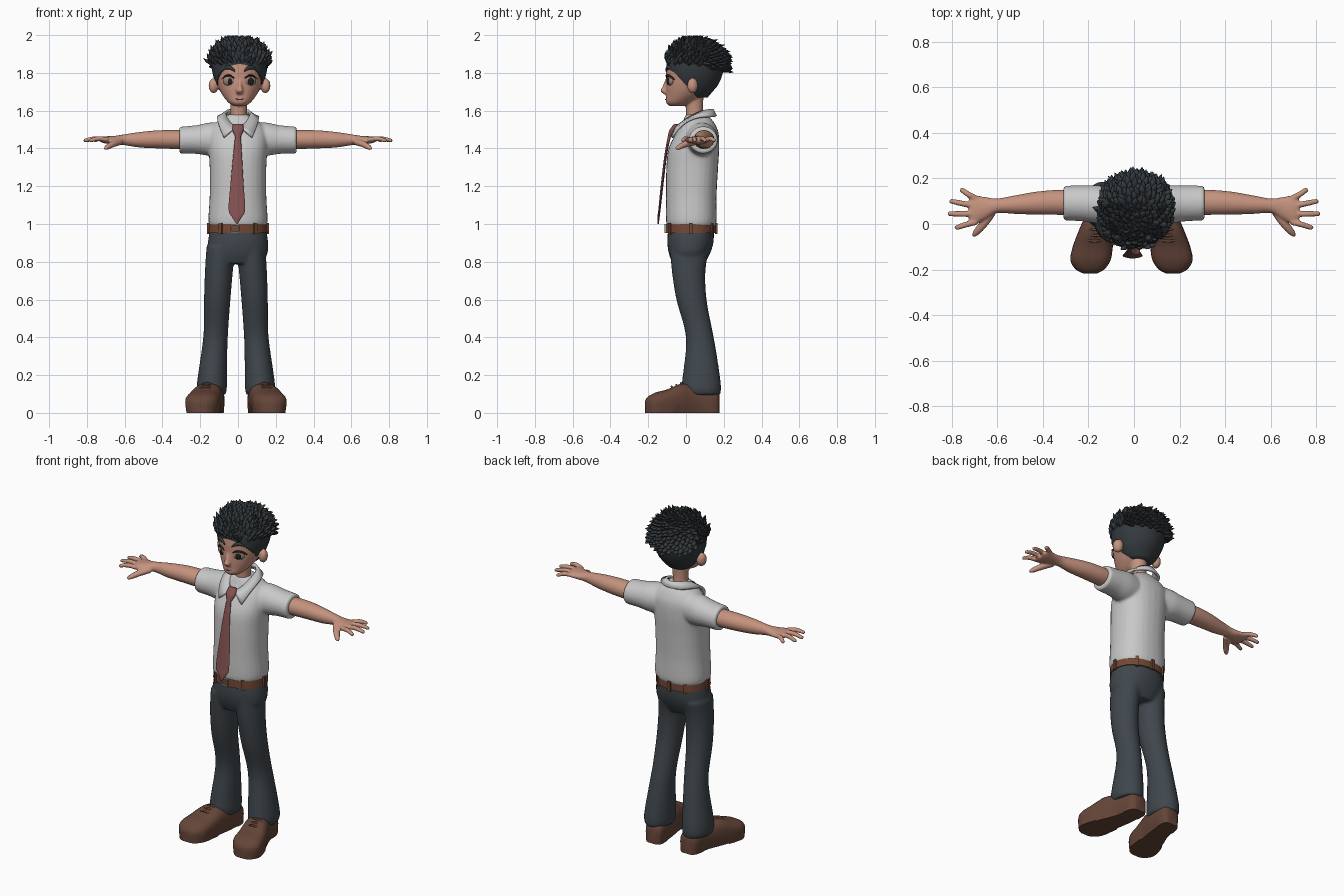
import bpy, bmesh, math, random
from mathutils import Vector, Matrix

if "Cube" in bpy.data.objects:
    bpy.data.objects.remove(bpy.data.objects["Cube"])
random.seed(4)
X, Z = Vector((1, 0, 0)), Vector((0, 0, 1))
SIDES = (1, -1)


def material(name, *rgb):
    m = bpy.data.materials.new(name)
    m.use_nodes = True
    m.diffuse_color = (*rgb, 1)
    m.node_tree.nodes["Principled BSDF"].inputs["Base Color"].default_value = (*rgb, 1)
    return m


SKIN = material("skin", .56, .29, .21)
SHIRT = material("shirt_white", .58, .58, .58)
TROUSER = material("trouser_slate", .05, .062, .072)
HAIR = material("hair_black", .034, .042, .048)
TIE = material("tie_red", .24, .085, .085)
BELT = material("belt_brown", .17, .065, .035)
SHOE = material("shoe_brown", .13, .06, .04)
EYE = material("eye_grey", .3, .23, .2)
PUPIL = material("pupil_dark", .02, .013, .01)
METAL = material("buckle_metal", .4, .38, .35)


def spline(rows, steps):
    """Smoothly interpolate rows of numbers."""
    out = []
    for i in range(len(rows) - 1):
        a, b, c, d = (rows[max(0, min(len(rows) - 1, j))] for j in range(i - 1, i + 3))
        for k in range(steps):
            t = k / steps
            out.append([q + t * ((r - p) / 2 + t * ((2 * p - 5 * q + 4 * r - s) / 2
                        + t * (3 * q - p - 3 * r + s) / 2)) for p, q, r, s in zip(a, b, c, d)])
    return out + [list(rows[-1])]


def loft(bm, rows, axis=None, side=1, dx=0, power=1, n=28, steps=4):
    """Skin elliptical rings given as x, y, z, radius across, radius up."""
    rows = [(r[0] * side + dx, *r[1:]) for r in rows]
    axis = axis or Vector(rows[-1][:3]) - Vector(rows[0][:3])
    axis = axis.normalized()
    u = X if abs(axis.z) > .9 else Z.cross(axis).normalized()
    v = axis.cross(u)
    rings = []
    for x, y, z, ru, rv in spline(rows, steps):
        ring = []
        for i in range(n):
            a = math.tau * i / n
            c, s = (math.copysign(abs(f(a)) ** power, f(a)) for f in (math.cos, math.sin))
            ring.append(bm.verts.new(Vector((x, y, z)) + u * c * max(ru, .001) + v * s * max(rv, .001)))
        rings.append(ring)
    for p, q in zip(rings, rings[1:]):
        for i in range(n):
            j = (i + 1) % n
            bm.faces.new((p[i], p[j], q[j], q[i]))
    bm.faces.new(rings[0])
    bm.faces.new(rings[-1])


def ball(bm, loc, size, yaw=0):
    m = Matrix.Translation(loc) @ Matrix.Rotation(yaw, 4, "Z") @ Matrix.Diagonal((*size, 1))
    bmesh.ops.create_uvsphere(bm, u_segments=20, v_segments=12, radius=1, matrix=m)


def box(bm, loc, size, yaw=0):
    m = Matrix.Translation(loc) @ Matrix.Rotation(yaw, 4, "Z") @ Matrix.Diagonal((*size, 1))
    bmesh.ops.create_cube(bm, size=1, matrix=m)


def finish(bm, name, mat, voxel=0, smooth=4):
    """Turn the mesh into an object, optionally fusing its overlapping volumes."""
    bmesh.ops.recalc_face_normals(bm, faces=bm.faces)
    me = bpy.data.meshes.new(name)
    bm.to_mesh(me)
    bm.free()
    me.materials.append(mat)
    me.shade_smooth()
    me.set_sharp_from_angle(angle=.9)
    ob = bpy.data.objects.new(name, me)
    bpy.context.scene.collection.objects.link(ob)
    if voxel:
        r = ob.modifiers.new("fuse", "REMESH")
        r.mode, r.voxel_size, r.use_smooth_shade = "VOXEL", voxel, True
        s = ob.modifiers.new("soften", "SMOOTH")
        s.factor, s.iterations = .5, smooth
    return ob


# Shirt body and sleeves
bm = bmesh.new()
loft(bm, [(0, .028, .985, .147, .125), (0, .028, 1.02, .157, .134), (0, .028, 1.15, .15, .134),
          (0, .033, 1.3, .15, .137), (0, .042, 1.4, .156, .134), (0, .06, 1.48, .155, .113),
          (0, .065, 1.53, .125, .088), (0, .06, 1.56, .08, .07), (0, .055, 1.58, .055, .055)], Z, power=.88)
for s in SIDES:
    loft(bm, [(.06, .08, 1.45, .075, .085), (.15, .085, 1.449, .084, .088), (.22, .09, 1.447, .079, .076),
              (.31, .092, 1.444, .076, .071)], X * s, s)
finish(bm, "shirt", SHIRT, .008, 6)

# Collar: a folded strip around the neck, open at the front with two points
bm = bmesh.new()
rows = []
for i in range(41):
    t = -1 + i / 20
    inner = math.pi + t * (math.pi - .1)
    outer = math.pi + t * (math.pi - .75)
    ki, ko = (1 + math.cos(inner)) / 2, (1 + math.cos(outer)) / 2
    rows.append([bm.verts.new(p) for p in (
        (.062 * math.sin(inner), .055 - .085 * math.cos(inner) - .02 * ki ** 4, 1.605 - .09 * ki ** 2),
        (.11 * math.sin(outer), .045 - .112 * math.cos(outer) - .05 * ko ** 2, 1.57 - .2 * ko ** 4))])
for a, b in zip(rows, rows[1:]):
    bm.faces.new((a[0], b[0], b[1], a[1]))
collar = finish(bm, "collar", SHIRT)
thick = collar.modifiers.new("thickness", "SOLIDIFY")
thick.thickness, thick.offset = .014, 0

# Tie
bm = bmesh.new()
loft(bm, [(0, -.05, 1.53, .026, .012), (0, -.068, 1.5, .03, .018), (0, -.085, 1.465, .016, .012)], Z, n=16)
loft(bm, [(0, -.085, 1.475, .014, .009), (-.002, -.105, 1.38, .022, .007), (-.005, -.125, 1.22, .034, .007),
          (-.006, -.14, 1.08, .044, .006), (-.006, -.145, 1.04, .028, .006), (-.006, -.148, 1, .002, .004)],
     Z, n=16)
finish(bm, "tie", TIE)

# Trousers
bm = bmesh.new()
loft(bm, [(0, .027, .975, .148, .122), (0, .023, .9, .16, .122), (-.002, .018, .84, .157, .108),
          (-.004, .014, .79, .12, .085)], Z, power=.92)
for s in SIDES:
    loft(bm, [(.08, .02, .88, .076, .105), (.09, .014, .75, .074, .089), (.099, .029, .6, .07, .08),
              (.105, .064, .45, .065, .073), (.112, .078, .35, .067, .078), (.124, .081, .2, .077, .098),
              (.128, .081, .13, .08, .105), (.127, .083, .095, .072, .098)], Z, s, -.011)
finish(bm, "trousers", TROUSER, .009)

# Belt with loops and buckle
bm = bmesh.new()
loft(bm, [(0, .026, .953, .156, .13), (0, .026, 1, .153, .13)], Z, n=48, steps=1, power=.92)
for a in (-35, 35, 90, 145, 180, 215, 270):
    t = math.radians(a)
    box(bm, (.158 * math.sin(t), .026 - .134 * math.cos(t), .976), (.018, .014, .06), t)
finish(bm, "belt", BELT)
bm = bmesh.new()
for s in SIDES:
    box(bm, (-.015 + s * .022, -.107, .976), (.006, .012, .046))
    box(bm, (-.015, -.107, .976 + s * .02), (.046, .012, .006))
finish(bm, "buckle", METAL)

# Shoes with laces
for s, label in zip(SIDES, ("left", "right")):
    bm = bmesh.new()
    loft(bm, [(.115, .178, .05, .03, .04), (.117, .155, .06, .055, .06), (.128, .06, .07, .066, .073),
              (.15, -.02, .075, .078, .08), (.17, -.1, .06, .088, .064), (.18, -.16, .052, .088, .056),
              (.182, -.2, .045, .062, .042), (.182, -.217, .042, .03, .022)], Vector((0, -1, 0)), s, -.011, .75)
    for v in bm.verts:
        v.co.z = max(v.co.z, 0) if v.co.z > .03 else 0
    for k in range(3):
        y, z = -.02 - k * .025, .157 - k * .009
        loft(bm, [(.115 + k * .005, y, z - .012, .005, .005), (.152 + k * .005, y - .006, z, .006, .006),
                  (.19 + k * .005, y, z - .012, .005, .005)], X * s, s, -.011, n=8)
    finish(bm, label + "_shoe", SHOE)

# Arms and hands
for s, label in zip(SIDES, ("left", "right")):
    bm = bmesh.new()
    loft(bm, [(.2, .09, 1.447, .05, .048), (.31, .095, 1.447, .055, .05), (.42, .092, 1.448, .051, .048),
              (.52, .085, 1.446, .041, .041), (.6, .08, 1.446, .032, .029), (.65, .07, 1.444, .048, .023),
              (.7, .062, 1.445, .064, .019), (.725, .062, 1.445, .056, .013)], X * s, s)
    for base, x, y in ((.01, .787, -.016), (.044, .818, .045), (.078, .81, .1), (.11, .765, .15)):
        loft(bm, [(.69, base, 1.446, .014, .013), ((.69 + x) / 2, (base + y) / 2, 1.452, .013, .013),
                  (x - .008, y, 1.443, .011, .01), (x, y, 1.442, .005, .005)], side=s, n=12)
    loft(bm, [(.625, .05, 1.435, .02, .018), (.665, -.005, 1.422, .019, .017), (.695, -.04, 1.405, .014, .013),
              (.707, -.054, 1.398, .006, .006)], side=s, n=12)
    finish(bm, label + "_arm", SKIN, .0055, 3)

# Head, neck, nose and ears
HX = .008
bm = bmesh.new()
loft(bm, [(-.006, .05, 1.5, .047, .05), (-.004, .045, 1.6, .043, .045), (0, .045, 1.7, .05, .05)], Z, dx=HX)
loft(bm, [(0, -.05, 1.624, .03, .035), (0, -.036, 1.642, .058, .07), (0, -.006, 1.68, .089, .1),
          (0, .014, 1.72, .11, .121), (0, .033, 1.77, .126, .14), (0, .041, 1.82, .131, .147),
          (0, .045, 1.88, .126, .14), (0, .045, 1.93, .09, .105), (0, .042, 1.955, .04, .05)], Z, dx=HX)
loft(bm, [(0, -.097, 1.765, .012, .012), (0, -.112, 1.725, .014, .014), (0, -.119, 1.705, .02, .017),
          (0, -.108, 1.688, .014, .01)], Z, dx=HX, n=16)
for s in SIDES:
    ball(bm, (HX + s * .137, .035, 1.732), (.026, .03, .04), s * .5)
finish(bm, "head", SKIN, .006, 4)

# Eyes, lids, brows and mouth
whites, pupils, brows, mouth = (bmesh.new() for _ in range(4))
for s in SIDES:
    ball(whites, (HX + s * .056, -.084, 1.758), (.034, .015, .026), s * .38)
    ball(pupils, (HX + s * .056 + .004, -.094, 1.756), (.017, .008, .019), s * .38)
    loft(pupils, [(.022, -.098, 1.768, .005, .003), (.05, -.1, 1.786, .008, .005), (.075, -.086, 1.783, .008, .005),
                  (.096, -.064, 1.766, .005, .003)], X * s, s, HX, n=10)
    loft(brows, [(.024, -.1, 1.81, .008, .006), (.05, -.097, 1.828, .009, .011), (.075, -.082, 1.826, .009, .009),
                 (.099, -.058, 1.806, .006, .004)], X * s, s, HX, n=12)
loft(mouth, [(-.036, -.092, 1.665, .003, .002), (0, -.105, 1.659, .006, .004), (.036, -.092, 1.665, .003, .002)],
     X, dx=HX, n=10)
finish(whites, "eyes", EYE)
finish(pupils, "pupils_and_lids", PUPIL)
finish(brows, "eyebrows", HAIR)
finish(mouth, "mouth", TIE)

# Hair: a cap cut along the hairline
bm = bmesh.new()
loft(bm, [(0, .05, 1.67, .07, .065), (0, .047, 1.7, .1, .093), (0, .042, 1.74, .124, .13),
          (0, .045, 1.8, .143, .15), (0, .05, 1.86, .147, .153), (0, .05, 1.91, .131, .14),
          (0, .05, 1.95, .093, .1), (0, .05, 1.968, .04, .045)], Z, dx=HX, n=48)
hairline, normal = Vector((0, -.115, 1.86)), Vector((0, .18, .165))
cut = bmesh.ops.bisect_plane(bm, geom=bm.verts[:] + bm.edges[:] + bm.faces[:], plane_co=hairline,
                             plane_no=normal, clear_inner=True)["geom_cut"]
bmesh.ops.edgeloop_fill(bm, edges=[e for e in cut if isinstance(e, bmesh.types.BMEdge)])
finish(bm, "hair_cap", HAIR)

# Hair tufts spread over the crown, swept outwards and back
bm = bmesh.new()
COUNT = 520
for i in range(COUNT):
    h = 1 - 2 * (i + .5) / COUNT
    a, r = i * 2.39996, math.sqrt(1 - h * h)
    nrm = Vector((r * math.cos(a), r * math.sin(a), h))
    root = Vector((HX + nrm.x * .137, .05 + nrm.y * .143, 1.84 + h * .122))
    if h < .02 - .25 * max(nrm.y, 0) or (root - hairline).dot(normal) < 0:
        continue
    lift = Vector((0, .4, .45 if nrm.y < .2 else -.15))
    flow = nrm * .55 + lift + Vector((random.uniform(-.25, .25), random.uniform(-.2, .2), 0))
    flow = flow.normalized() * random.uniform(.045, .065)
    mid, tip = root + flow * .55 + nrm * .006, root + flow
    tip.z = min(tip.z, 1.998)
    mid.z = min(mid.z, 1.985)
    loft(bm, [(*root, .016, .012), (*mid, .012, .009), (*tip, 0, 0)], n=6, steps=2)
finish(bm, "hair_tufts", HAIR)
